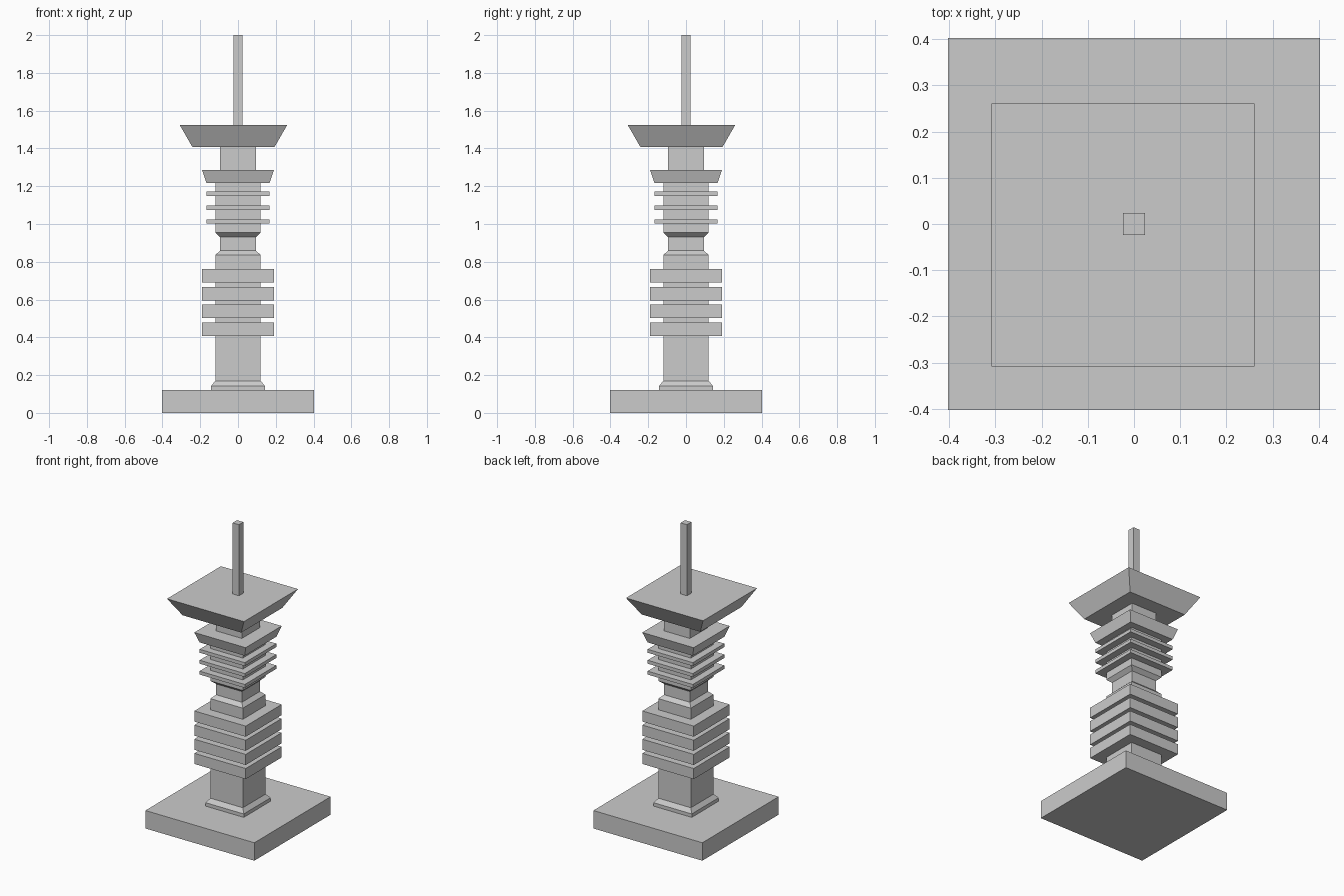
import bpy, bmesh

if "Cube" in bpy.data.objects:
    bpy.data.objects.remove(bpy.data.objects["Cube"])


def square_loft(name, profile, center=(0.0, 0.0)):
    """Stack square rings given as (half_width, z) and cap both ends."""
    bm = bmesh.new()
    cx, cy = center
    rings = [[bm.verts.new((cx + sx * h, cy + sy * h, z))
              for sx, sy in ((-1, -1), (1, -1), (1, 1), (-1, 1))]
             for h, z in profile]
    for low, high in zip(rings, rings[1:]):
        for i in range(4):
            j = (i + 1) % 4
            bm.faces.new((low[i], low[j], high[j], high[i]))
    bm.faces.new(rings[0][::-1])
    bm.faces.new(rings[-1])
    mesh = bpy.data.meshes.new(name)
    bm.to_mesh(mesh)
    bm.free()
    obj = bpy.data.objects.new(name, mesh)
    bpy.context.collection.objects.link(obj)
    return obj


def slab(name, half, z0, z1):
    return square_loft(name, [(half, z0), (half, z1)])


# Ground slab
slab("base_slab", 0.403, 0.0, 0.12)

# Central shaft: bevelled foot, lower column, waist, upper column
square_loft("shaft", [
    (0.142, 0.12), (0.142, 0.143), (0.12, 0.17),
    (0.12, 0.836), (0.095, 0.859), (0.095, 0.931),
    (0.12, 0.954), (0.12, 1.217)])

# Thick lower floors
for i in range(4):
    z = 0.407 + i * 0.0945
    slab(f"lower_floor_{i + 1}", 0.19, z, z + 0.071)

# Thin upper floors
for i in range(3):
    z = 1.002 + i * 0.073
    slab(f"upper_floor_{i + 1}", 0.167, z, z + 0.023)

# Flared collar and the neck above it
square_loft("collar", [(0.167, 1.217), (0.19, 1.286)])
slab("neck", 0.095, 1.286, 1.407)

# Flared, slightly off-centre roof
square_loft("roof", [(0.217, 1.407), (0.285, 1.525)], (-0.024, -0.024))

# Mast
slab("mast", 0.0235, 1.525, 2.0)
